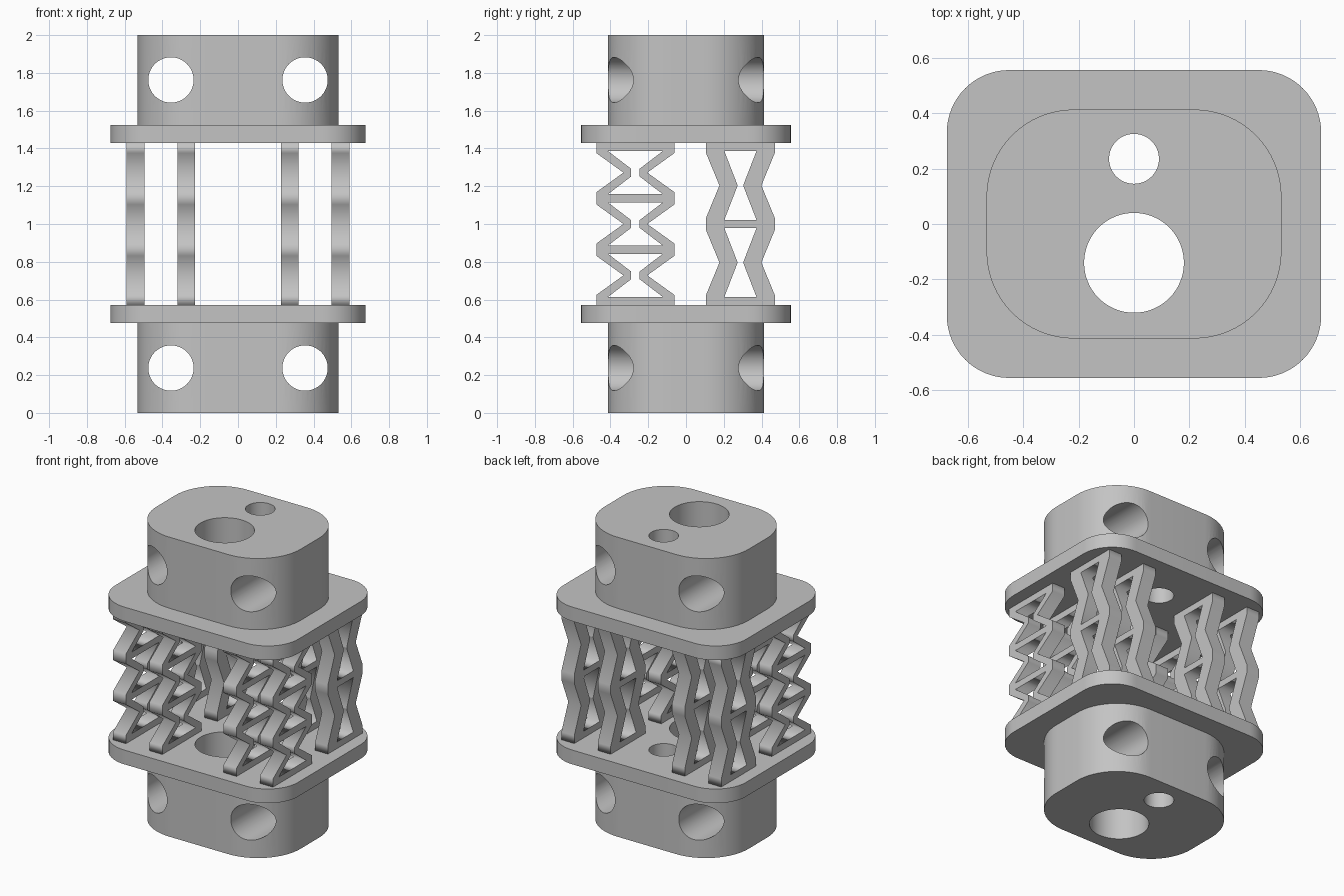
import bpy
import math
from mathutils import Euler

default = bpy.data.objects.get("Cube")
if default:
    bpy.data.objects.remove(default, do_unlink=True)

grey = bpy.data.materials.new("light grey")
grey.use_nodes = True
grey.diffuse_color = (0.55, 0.55, 0.55, 1)
grey.node_tree.nodes["Principled BSDF"].inputs["Base Color"].default_value = (0.55, 0.55, 0.55, 1)


def activate(obj):
    bpy.ops.object.select_all(action='DESELECT')
    obj.select_set(True)
    bpy.context.view_layer.objects.active = obj


def extruded(name, outlines, depth):
    """Solid from closed 2D outlines (the first is the rim, the rest are openings)."""
    curve = bpy.data.curves.new(name, 'CURVE')
    curve.dimensions = '2D'
    curve.fill_mode = 'BOTH'
    curve.extrude = depth / 2
    for outline in outlines:
        spline = curve.splines.new('POLY')
        spline.points.add(len(outline) - 1)
        for point, (u, v) in zip(spline.points, outline):
            point.co = (u, v, 0, 1)
        spline.use_cyclic_u = True
    obj = bpy.data.objects.new(name, curve)
    bpy.context.collection.objects.link(obj)
    activate(obj)
    bpy.ops.object.convert(target='MESH')
    obj = bpy.context.object
    # weld the caps to the walls
    bpy.ops.object.mode_set(mode='EDIT')
    bpy.ops.mesh.select_all(action='SELECT')
    bpy.ops.mesh.remove_doubles(threshold=0.0001)
    bpy.ops.mesh.normals_make_consistent(inside=False)
    bpy.ops.object.mode_set(mode='OBJECT')
    obj.data.materials.clear()
    obj.data.materials.append(grey)
    return obj


def rounded_rect(hx, hy, r, steps=16):
    points = []
    for k, (sx, sy) in enumerate([(1, 1), (-1, 1), (-1, -1), (1, -1)]):
        for i in range(steps + 1):
            a = (k + i / steps) * math.pi / 2
            points.append((sx * (hx - r) + r * math.cos(a), sy * (hy - r) + r * math.sin(a)))
    return points


def circle(x, y, r, steps=64):
    return [(x + r * math.cos(2 * math.pi * i / steps),
             y + r * math.sin(2 * math.pi * i / steps)) for i in range(steps)]


# Vertical bores shared by blocks and plates
bores = [circle(0, -0.14, 0.18), circle(0, 0.235, 0.09)]

# End blocks with cross holes, and flange plates
for side, block_z, plate_z in (("lower", 0.2375, 0.5225), ("upper", 1.7625, 1.4775)):
    plate = extruded(side + "_flange_plate", [rounded_rect(0.675, 0.555, 0.225)] + bores, 0.095)
    plate.location.z = plate_z
    block = extruded(side + "_end_block", [rounded_rect(0.532, 0.413, 0.315)] + bores, 0.475)
    block.location.z = block_z
    for x in (-0.355, 0.355):
        bpy.ops.mesh.primitive_cylinder_add(vertices=64, radius=0.12, depth=2,
                                            location=(x, 0, block_z), rotation=(math.pi / 2, 0, 0))
        cutter = bpy.context.object
        cutter.name = "cross_hole_cutter"
        cutter.hide_render = True
        cutter.data.materials.append(grey)
        activate(block)
        mod = block.modifiers.new("cross_hole", 'BOOLEAN')
        mod.operation = 'DIFFERENCE'
        mod.solver = 'EXACT'
        mod.object = cutter
        bpy.ops.object.modifier_apply(modifier=mod.name)
        bpy.data.objects.remove(cutter, do_unlink=True)
    for obj in (block, plate):
        activate(obj)
        bpy.ops.object.shade_smooth_by_angle(angle=math.radians(30))


def lattice(name, cells, y, wide, notch, flat, open_wide, open_narrow, open_flat):
    """Re-entrant strut panels: zigzag walls tied by level bars."""
    bar, low, high = 0.044, 0.57, 1.43
    pitch = (high - low - bar) / cells
    rim = [(wide, low)]
    openings = []
    for i in range(cells):
        bottom = low + bar / 2 + i * pitch
        mid, top = bottom + pitch / 2, bottom + pitch
        rim += [(wide, bottom + flat), (notch, mid), (wide, top - flat)]
        right = [(open_wide, bottom + bar / 2), (open_narrow, mid - open_flat),
                 (open_narrow, mid + open_flat), (open_wide, top - bar / 2)]
        openings.append(right + [(-u, v) for u, v in reversed(right)])
    rim.append((wide, high))
    rim += [(-u, v) for u, v in reversed(rim)]
    first = extruded(name, [rim] + openings, 0.095)
    first.data.transform(Euler((math.pi / 2, 0, math.pi / 2)).to_matrix().to_4x4())
    for i, x in enumerate((-0.543, -0.274, 0.274, 0.543)):
        panel = first
        if i:
            panel = bpy.data.objects.new(name, first.data)
            bpy.context.collection.objects.link(panel)
        panel.name = f"{name}_{i + 1}"
        panel.location = (x, y, 0)


# Three-cell panels at the front, two-cell panels at the back
lattice("front_lattice", 3, -0.268, 0.206, 0.063, 0.033, 0.145, 0.022, 0.02)
lattice("back_lattice", 2, 0.288, 0.183, 0.111, 0.03, 0.085, 0.016, 0.004)
